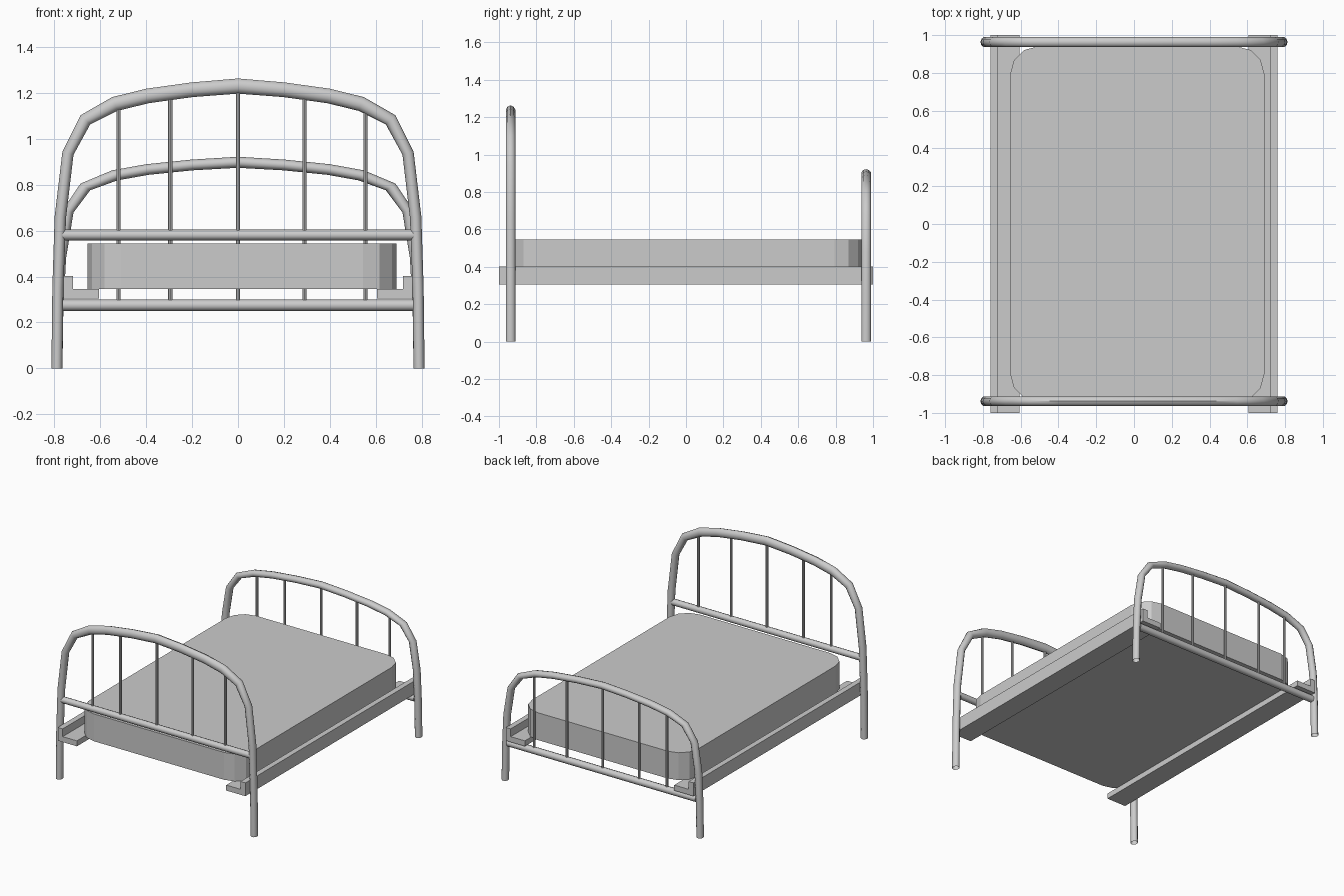
import bpy, bmesh, math
from mathutils import Vector, Matrix

if "Cube" in bpy.data.objects:
    bpy.data.objects.remove(bpy.data.objects["Cube"])

# right half of the bed-end hoop: x, z, in-plane half thickness
HALF = [(.789, 0, .024), (.785, .35, .024), (.774, .66, .025), (.741, .937, .025),
        (.665, 1.083, .029), (.537, 1.152, .032), (.394, 1.187, .032),
        (.2, 1.214, .032), (0, 1.23, .033)]
HOOP = HALF + [(-x, z, w) for x, z, w in reversed(HALF[:-1])]
SPINDLES = (-.52, -.295, 0, .29, .555)


def finish(name, bm, smooth=True):
    bmesh.ops.recalc_face_normals(bm, faces=bm.faces)
    me = bpy.data.meshes.new(name)
    bm.to_mesh(me)
    bm.free()
    ob = bpy.data.objects.new(name, me)
    bpy.context.collection.objects.link(ob)
    if smooth:
        bpy.ops.object.select_all(action='DESELECT')
        bpy.context.view_layer.objects.active = ob
        ob.select_set(True)
        bpy.ops.object.shade_smooth_by_angle(angle=math.radians(40))
    return ob


def hoop(name, y, zs, ry=.027, n=10):
    """Sweep an oval section along the arch, squashed in height by zs."""
    bm = bmesh.new()
    rings = []
    last = len(HOOP) - 1
    for i, (x, z, w) in enumerate(HOOP):
        a, b = HOOP[max(i - 1, 0)], HOOP[min(i + 1, last)]
        t = Vector((b[0] - a[0], b[1] - a[1])).normalized()
        if i in (0, last):
            t = Vector((0, 1 if i == 0 else -1))
        nx, nz = t.y, -t.x
        ring = []
        for k in range(n):
            ang = 2 * math.pi * k / n
            c, s = w * math.cos(ang), ry * math.sin(ang)
            ring.append(bm.verts.new((x + nx * c, y + s, (z + nz * c) * zs)))
        rings.append(ring)
    for r0, r1 in zip(rings, rings[1:]):
        for k in range(n):
            j = (k + 1) % n
            bm.faces.new((r0[k], r0[j], r1[j], r1[k]))
    finish(name, bm)


def rod(name, p, q, r, n=10):
    p, q = Vector(p), Vector(q)
    d = q - p
    mat = Matrix.Translation((p + q) / 2) @ d.to_track_quat('Z', 'Y').to_matrix().to_4x4()
    bm = bmesh.new()
    bmesh.ops.create_cone(bm, cap_ends=True, segments=n, radius1=r, radius2=r,
                          depth=d.length, matrix=mat)
    finish(name, bm)


def prism(name, pts, move):
    """Extrude a flat outline."""
    bm = bmesh.new()
    f = bm.faces.new([bm.verts.new(p) for p in pts])
    ext = bmesh.ops.extrude_face_region(bm, geom=[f], use_keep_orig=True)
    bmesh.ops.translate(bm, vec=move, verts=[v for v in ext['geom']
                                             if isinstance(v, bmesh.types.BMVert)])
    finish(name, bm, smooth=False)


def arch_z(x):
    x = abs(x)
    for (x1, z1, _), (x0, z0, _) in zip(HALF, HALF[1:]):
        if x0 <= x <= x1:
            return z0 + (z1 - z0) * (x - x0) / (x1 - x0)


# headboard and footboard
for name, y, zs, rail_z, rail_r in (("headboard", -.938, 1, .581, .023),
                                    ("footboard", .963, .73, .275, .025)):
    hoop(name + "_hoop", y, zs)
    rod(name + "_rail", (-.765, y, rail_z), (.765, y, rail_z), rail_r)
    for x in SPINDLES:
        rod(name + "_spindle", (x, y, rail_z), (x, y, arch_z(x) * zs), .009, 8)

# L-shaped side rails
L = [(.605, .305), (.76, .305), (.76, .402), (.72, .402), (.72, .345), (.605, .345)]
for s in (-1, 1):
    prism("side_rail", [(s * x, -1, z) for x, z in L], (0, 2, 0))

# mattress with rounded corners
R, HX, HY, CX = .145, .6725, .94, .0175
outline = []
for q, (sx, sy) in enumerate(((1, 1), (-1, 1), (-1, -1), (1, -1))):
    for k in range(4):
        a = math.radians(90 * q + 30 * k)
        outline.append((CX + sx * (HX - R) + R * math.cos(a),
                        sy * (HY - R) + R * math.sin(a), .345))
prism("mattress", outline, (0, 0, .2))
